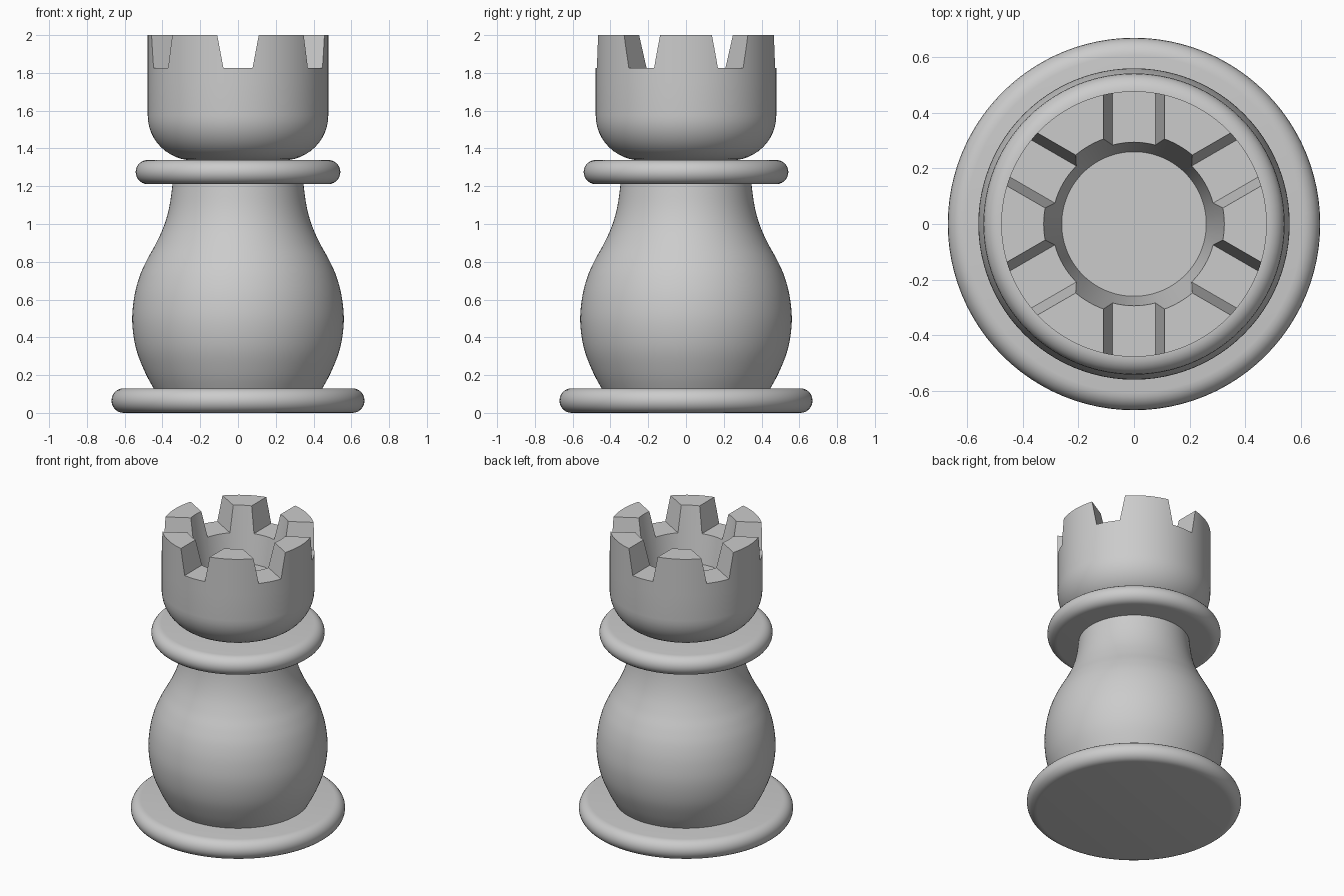
import bpy, bmesh, math

if "Cube" in bpy.data.objects:
    bpy.data.objects.remove(bpy.data.objects["Cube"])

SEGMENTS = 96


def smooth(obj):
    bpy.ops.object.select_all(action='DESELECT')
    obj.select_set(True)
    bpy.context.view_layer.objects.active = obj
    bpy.ops.object.shade_smooth_by_angle(angle=math.radians(30))


def mesh_object(name, bm):
    bmesh.ops.recalc_face_normals(bm, faces=bm.faces)
    mesh = bpy.data.meshes.new(name)
    bm.to_mesh(mesh)
    bm.free()
    obj = bpy.data.objects.new(name, mesh)
    bpy.context.collection.objects.link(obj)
    return obj


def lathe(name, profile):
    """Revolve (radius, z) points about z and cap both ends."""
    bm = bmesh.new()
    rings = []
    for r, z in profile:
        rings.append([bm.verts.new((r * math.cos(2 * math.pi * i / SEGMENTS),
                                    r * math.sin(2 * math.pi * i / SEGMENTS), z))
                      for i in range(SEGMENTS)])
    for a, b in zip(rings, rings[1:]):
        for i in range(SEGMENTS):
            j = (i + 1) % SEGMENTS
            bm.faces.new((a[i], a[j], b[j], b[i]))
    bm.faces.new(rings[0])
    bm.faces.new(rings[-1])
    return mesh_object(name, bm)


def arc(cr, cz, rr, rz, start, end, steps=12):
    angles = [math.radians(start + (end - start) * i / steps) for i in range(steps + 1)]
    return [(cr + rr * math.cos(t), cz + rz * math.sin(t)) for t in angles]


def spline(pts, steps=5):
    """Catmull-Rom curve through the profile points."""
    p = [pts[0]] + pts + [pts[-1]]
    out = []
    for a, b, c, d in zip(p, p[1:], p[2:], p[3:]):
        for i in range(steps):
            t = i / steps
            out.append(tuple(0.5 * (2 * b[k] + (c[k] - a[k]) * t
                                    + (2 * a[k] - 5 * b[k] + 4 * c[k] - d[k]) * t * t
                                    + (3 * b[k] - a[k] - 3 * c[k] + d[k]) * t ** 3)
                             for k in (0, 1)))
    return out + [pts[-1]]


# Base and collar: discs with half-round rims
base = lathe("base", arc(0.606, 0.065, 0.064, 0.065, -90, 90))
collar = lathe("collar", arc(0.478, 1.275, 0.064, 0.064, -90, 90))

# Bulbous body narrowing to the neck
body = lathe("body", spline([
    (0.435, 0.11), (0.49, 0.21), (0.54, 0.34), (0.56, 0.48), (0.55, 0.61),
    (0.522, 0.72), (0.482, 0.81), (0.435, 0.895), (0.392, 0.99),
    (0.364, 1.09), (0.347, 1.21), (0.347, 1.24)]))

# Cup-shaped head with a tapered hollow
head = lathe("head", [(0.236, 1.325)] + arc(0.238, 1.575, 0.24, 0.238, -90, 0)
             + [(0.478, 1.75), (0.478, 2.0), (0.325, 2.0), (0.26, 1.63)])

# Three tapered bars cut the six notches
cutters = []
for k in range(3):
    bm = bmesh.new()
    slope = (0.11 - 0.077) / 0.175
    section = [(-0.077, 1.825), (0.077, 1.825),
               (0.077 + slope * 0.3, 2.125), (-0.077 - slope * 0.3, 2.125)]
    ends = [[bm.verts.new((x, y, z)) for x, z in section] for y in (-0.7, 0.7)]
    bm.faces.new(ends[0])
    bm.faces.new(ends[1])
    for i in range(4):
        j = (i + 1) % 4
        bm.faces.new((ends[0][i], ends[0][j], ends[1][j], ends[1][i]))
    cutter = mesh_object("notch_cutter", bm)
    cutter.rotation_euler.z = k * math.pi / 3
    cutter.hide_render = True
    cutters.append(cutter)
    mod = head.modifiers.new("notch", 'BOOLEAN')
    mod.operation = 'DIFFERENCE'
    mod.solver = 'EXACT'
    mod.object = cutter

bpy.context.view_layer.update()
bpy.context.view_layer.objects.active = head
for mod in list(head.modifiers):
    bpy.ops.object.modifier_apply(modifier=mod.name)
for cutter in cutters:
    bpy.data.objects.remove(cutter)

for part in (base, collar, body, head):
    smooth(part)
